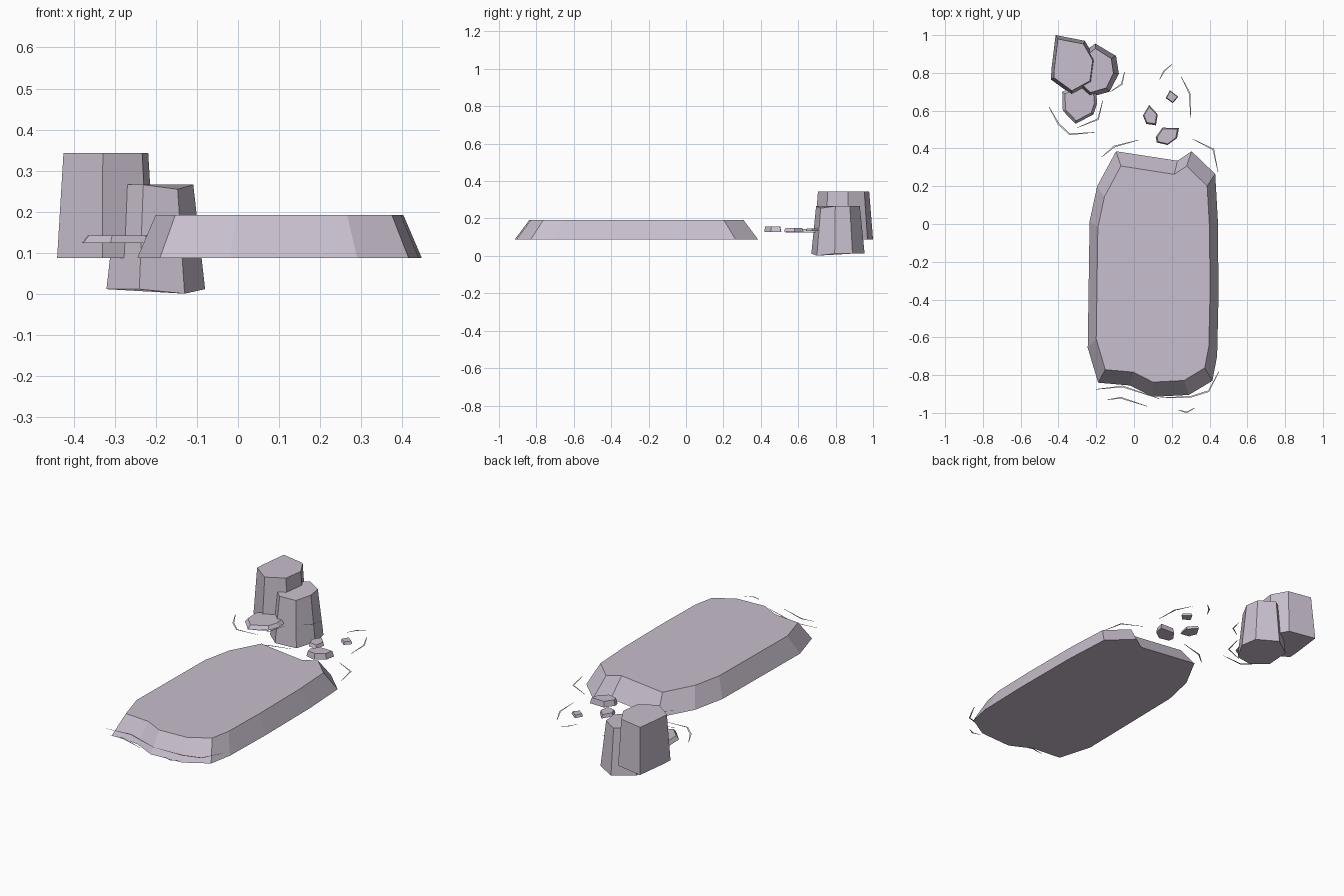
import bpy
import bmesh
from mathutils import Vector

cube = bpy.data.objects.get("Cube")
if cube:
    bpy.data.objects.remove(cube, do_unlink=True)


def make_material(name, colour):
    mat = bpy.data.materials.new(name)
    mat.use_nodes = True
    mat.diffuse_color = (*colour, 1)
    mat.node_tree.nodes["Principled BSDF"].inputs["Base Color"].default_value = (*colour, 1)
    return mat


stone = make_material("mauve_stone", (.58, .52, .61))
foam = make_material("pale_foam", (.8, .8, .84))


def finish(bm, name, mat):
    mesh = bpy.data.meshes.new(name)
    bm.normal_update()
    bm.to_mesh(mesh)
    bm.free()
    mesh.materials.append(mat)
    obj = bpy.data.objects.new(name, mesh)
    bpy.context.collection.objects.link(obj)
    return obj


def make_rock(name, outline, bottom, top, taper=(.87, .87), low_corner=None, drop=0):
    """Flat-faced rock: an outline tapered toward the middle of its bounds."""
    xs, ys = zip(*outline)
    cx, cy = (min(xs) + max(xs)) / 2, (min(ys) + max(ys)) / 2
    bm = bmesh.new()
    lower, upper = [], []
    for i, (x, y) in enumerate(outline):
        dz = drop if i == low_corner else 0
        lower.append(bm.verts.new((x, y, bottom - dz)))
        upper.append(bm.verts.new((cx + (x - cx) * taper[0],
                                   cy + (y - cy) * taper[1], top - dz)))
    bm.faces.new(lower)
    bm.faces.new(upper)
    count = len(outline)
    for i in range(count):
        j = (i + 1) % count
        bm.faces.new((lower[i], lower[j], upper[j], upper[i]))
    bmesh.ops.recalc_face_normals(bm, faces=bm.faces[:])
    return finish(bm, name, stone)


def make_ripple(name, path, height=.135, width=.009):
    """Flat strip following a path, narrowing to its ends."""
    points = [Vector(p) for p in path]
    last = len(points) - 1
    bm = bmesh.new()
    pairs = []
    for i, p in enumerate(points):
        along = (points[min(i + 1, last)] - points[max(i - 1, 0)]).normalized()
        half = width / 2 * (.3 if i in (0, last) else 1)
        side = Vector((-along.y, along.x)) * half
        pairs.append([bm.verts.new((*(p + s * side), height)) for s in (-1, 1)])
    for a, b in zip(pairs, pairs[1:]):
        bm.faces.new((a[0], b[0], b[1], a[1]))
    return finish(bm, name, foam)


# Long flat slab
make_rock("flat_slab", [
    (-.095, .385), (.23, .335), (.305, .385), (.43, .265), (.445, 0),
    (.447, -.4), (.44, -.7), (.415, -.83), (.29, -.905), (.1, -.915),
    (-.02, -.855), (-.19, -.84), (-.245, -.655), (-.235, .015), (-.195, .2),
], .088, .193, taper=(.87, .88))

# Cluster of standing rocks
make_rock("tall_rock", [
    (-.415, 1), (-.26, .97), (-.203, .87), (-.22, .745), (-.33, .685),
    (-.44, .765), (-.437, .82),
], .088, .343)

make_rock("medium_rock", [
    (-.205, .955), (-.095, .89), (-.08, .795), (-.13, .7), (-.24, .67),
    (-.32, .74), (-.31, .88),
], .012, .266, taper=(.76, .82), low_corner=3, drop=.011)

make_rock("low_rock", [
    (-.38, .7), (-.377, .6), (-.31, .53), (-.215, .58), (-.195, .64),
    (-.2, .7), (-.29, .74),
], .124, .143, taper=(.84, .84))

# Pebbles behind the slab
make_rock("large_pebble", [
    (.115, .46), (.15, .51), (.238, .508), (.228, .455), (.178, .418), (.12, .432),
], .127, .158)

make_rock("middle_pebble", [
    (.08, .63), (.126, .58), (.116, .522), (.065, .53), (.047, .575),
], .13, .148, taper=(.83, .83))

make_rock("small_pebble", [
    (.19, .708), (.235, .673), (.205, .64), (.168, .667),
], .132, .147, taper=(.83, .83))

# Thin ripples around every group of stones
ripples = {
    "slab_back_right": [(-.17, .355), (-.105, .41), (.025, .445)],
    "slab_back_left": [(.31, .45), (.42, .395), (.445, .275)],
    "slab_front_right": [(-.2, -.875), (-.06, -.86), (.135, -.925)],
    "slab_front_left": [(.14, -.92), (.3, -.915), (.395, -.885), (.45, -.78)],
    "outer_front_right": [(-.14, -.93), (-.07, -.92), (.07, -.965)],
    "outer_front_left": [(.235, -.985), (.28, -.997), (.32, -.975)],
    "cluster_outer": [(-.45, .62), (-.4, .53), (-.34, .475), (-.21, .485)],
    "cluster_inner": [(-.3, .51), (-.19, .555), (-.165, .655)],
    "cluster_side": [(-.125, .7), (-.065, .74), (-.05, .805)],
    "pebble_back": [(.135, .765), (.16, .81), (.2, .845)],
    "pebble_side": [(.25, .78), (.295, .69), (.3, .565)],
}
for label, path in ripples.items():
    make_ripple("ripple_" + label, path)
